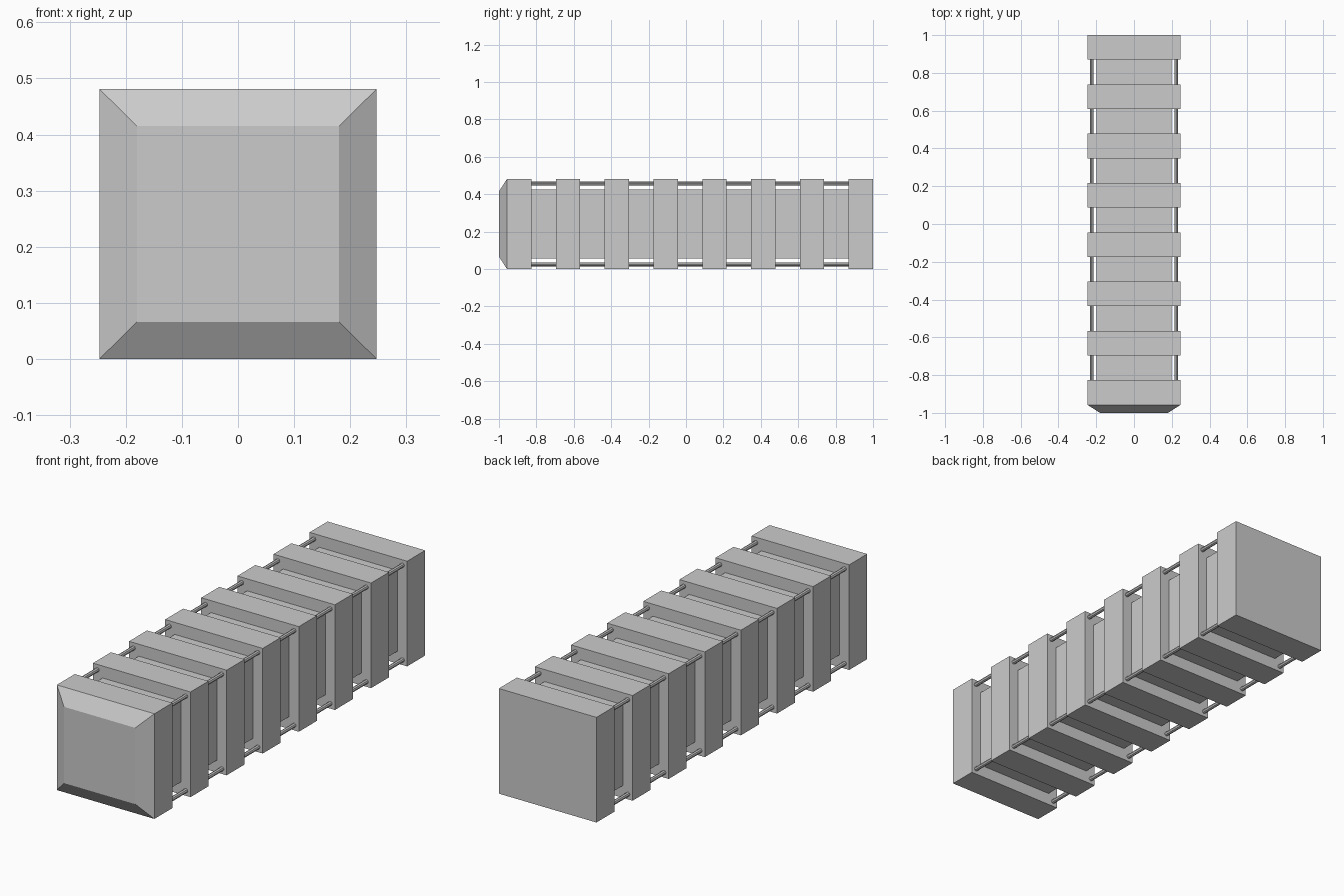
import bpy, bmesh, math

if "Cube" in bpy.data.objects:
    bpy.data.objects.remove(bpy.data.objects["Cube"])

HALF_W, H = 0.247, 0.481      # band half width and height
BAND, PITCH, COUNT = 0.13, 0.261, 8
FIRST = 1.0 - BAND / 2 - PITCH * (COUNT - 1)   # centre of front band


def finish(name, bm):
    bmesh.ops.recalc_face_normals(bm, faces=bm.faces)
    mesh = bpy.data.meshes.new(name)
    bm.to_mesh(mesh)
    bm.free()
    obj = bpy.data.objects.new(name, mesh)
    bpy.context.collection.objects.link(obj)
    return obj


def box(name, x0, x1, y0, y1, z0, z1):
    bm = bmesh.new()
    bmesh.ops.create_cube(bm, size=1)
    for v in bm.verts:
        v.co = ((x0 + x1) / 2 + v.co.x * (x1 - x0),
                (y0 + y1) / 2 + v.co.y * (y1 - y0),
                (z0 + z1) / 2 + v.co.z * (z1 - z0))
    return finish(name, bm)


# square bands along the body; the front one gets the tapered cap
for i in range(COUNT):
    y = FIRST + i * PITCH
    band = box(f"band_{i + 1}", -HALF_W, HALF_W, y - BAND / 2, y + BAND / 2, 0, H)
    if i == 0:
        bm = bmesh.new()
        bm.from_mesh(band.data)
        bm.normal_update()
        front = min(bm.faces, key=lambda f: f.calc_center_median().y)
        cap = bmesh.ops.extrude_discrete_faces(bm, faces=[front])["faces"][0]
        for v in cap.verts:
            v.co.x -= math.copysign(0.067, v.co.x)
            v.co.z -= math.copysign(0.066, v.co.z - H / 2)
            v.co.y = -1.0
        bmesh.ops.recalc_face_normals(bm, faces=bm.faces)
        bm.to_mesh(band.data)
        bm.free()
        band.name = "front_band_with_cap"

# recessed core seen between the bands
box("core", -0.198, 0.198, FIRST, 0.935, 0.056, 0.426)

# thin corner rods linking the bands
for sx in (-1, 1):
    for label, z in (("lower", 0.024), ("upper", H - 0.024)):
        bpy.ops.mesh.primitive_cylinder_add(
            vertices=8, radius=0.0095, depth=0.935 - FIRST,
            location=(sx * 0.224, (0.935 + FIRST) / 2, z),
            rotation=(math.pi / 2, 0, 0))
        bpy.context.object.name = f"{label}_{'left' if sx < 0 else 'right'}_rod"
